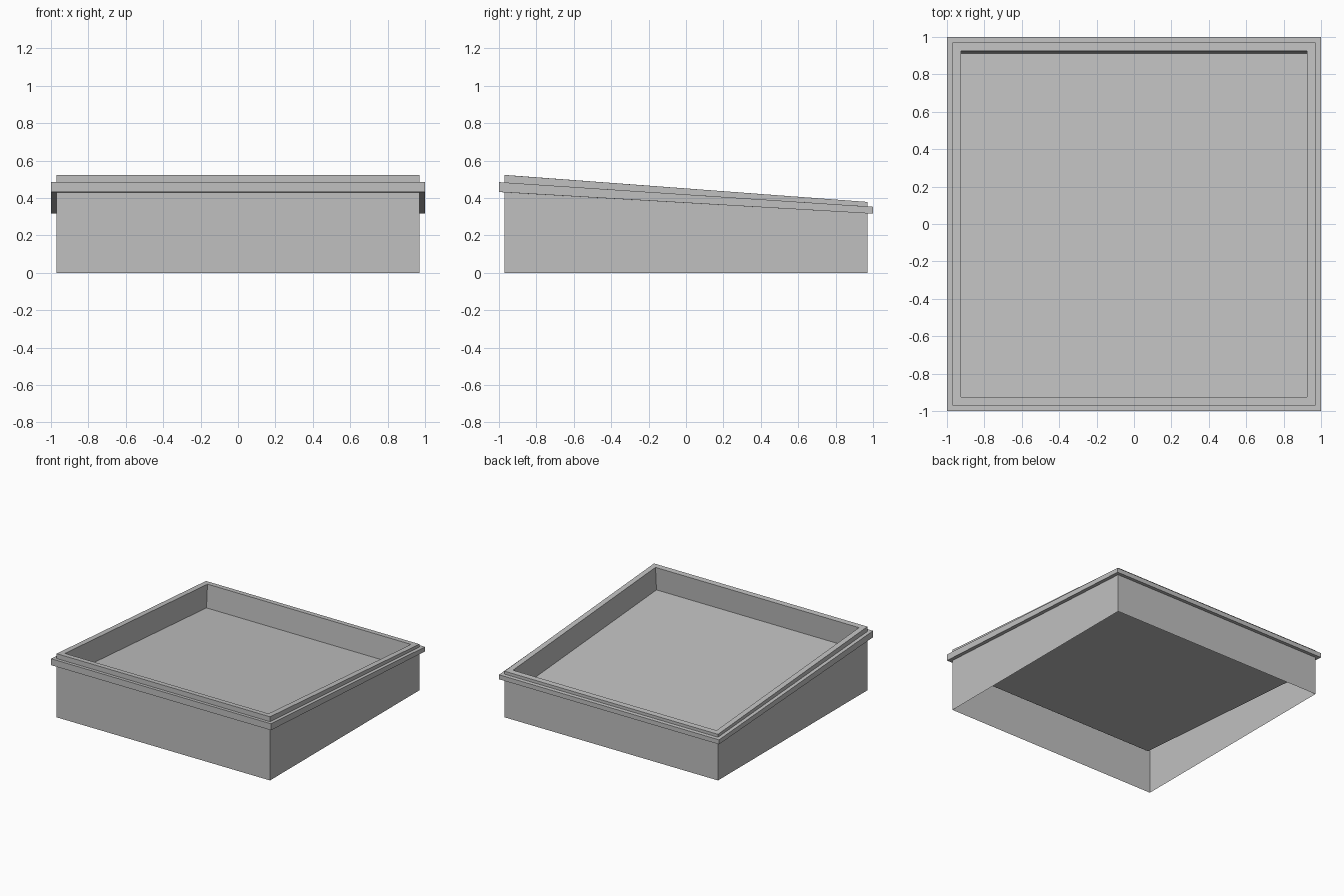
import bpy
import bmesh

cube = bpy.data.objects.get("Cube")
if cube:
    bpy.data.objects.remove(cube, do_unlink=True)

grey = bpy.data.materials.new("mid_grey")
grey.use_nodes = True
colour = (0.53, 0.53, 0.53, 1)
grey.diffuse_color = colour
grey.node_tree.nodes["Principled BSDF"].inputs["Base Color"].default_value = colour


def ring(bm, half, z_front, z_back, shift=0.0):
    """Square loop sloping from front to back."""
    corners = ((-1, -1), (1, -1), (1, 1), (-1, 1))
    return [bm.verts.new((sx * half, sy * half + shift, z_front if sy < 0 else z_back))
            for sx, sy in corners]


def shell(name, rings, bridge=True, fill=False):
    """Skin a stack of square loops, optionally closing the last one."""
    bm = bmesh.new()
    loops = [ring(bm, *r) for r in rings]
    if bridge:
        for a, b in zip(loops, loops[1:]):
            for i in range(4):
                j = (i + 1) % 4
                bm.faces.new((a[i], a[j], b[j], b[i]))
    if fill:
        bm.faces.new(loops[-1])
    mesh = bpy.data.meshes.new(name)
    bm.to_mesh(mesh)
    bm.free()
    mesh.materials.append(grey)
    obj = bpy.data.objects.new(name, mesh)
    bpy.context.collection.objects.link(obj)
    return obj


# Loops shared by neighbouring parts
wall_top = (0.97, 0.43, 0.318)
lip_inner = (0.97, 0.483, 0.355)
frame_inner = (0.925, 0.52, 0.382)
floor_edge = (0.925, 0.33, 0.192, -0.013)

# Open-bottomed outer walls
shell("base_walls", [(0.97, 0, 0), wall_top])
# Projecting lip around the walls
shell("outer_lip", [wall_top, (1.0, 0.432, 0.316), (1.0, 0.485, 0.353), lip_inner])
# Raised frame above the lip
shell("top_frame", [lip_inner, (0.97, 0.523, 0.379), frame_inner])
# Leaning recess walls and sloped floor
shell("recess_walls", [frame_inner, floor_edge])
shell("recess_floor", [floor_edge], bridge=False, fill=True)
